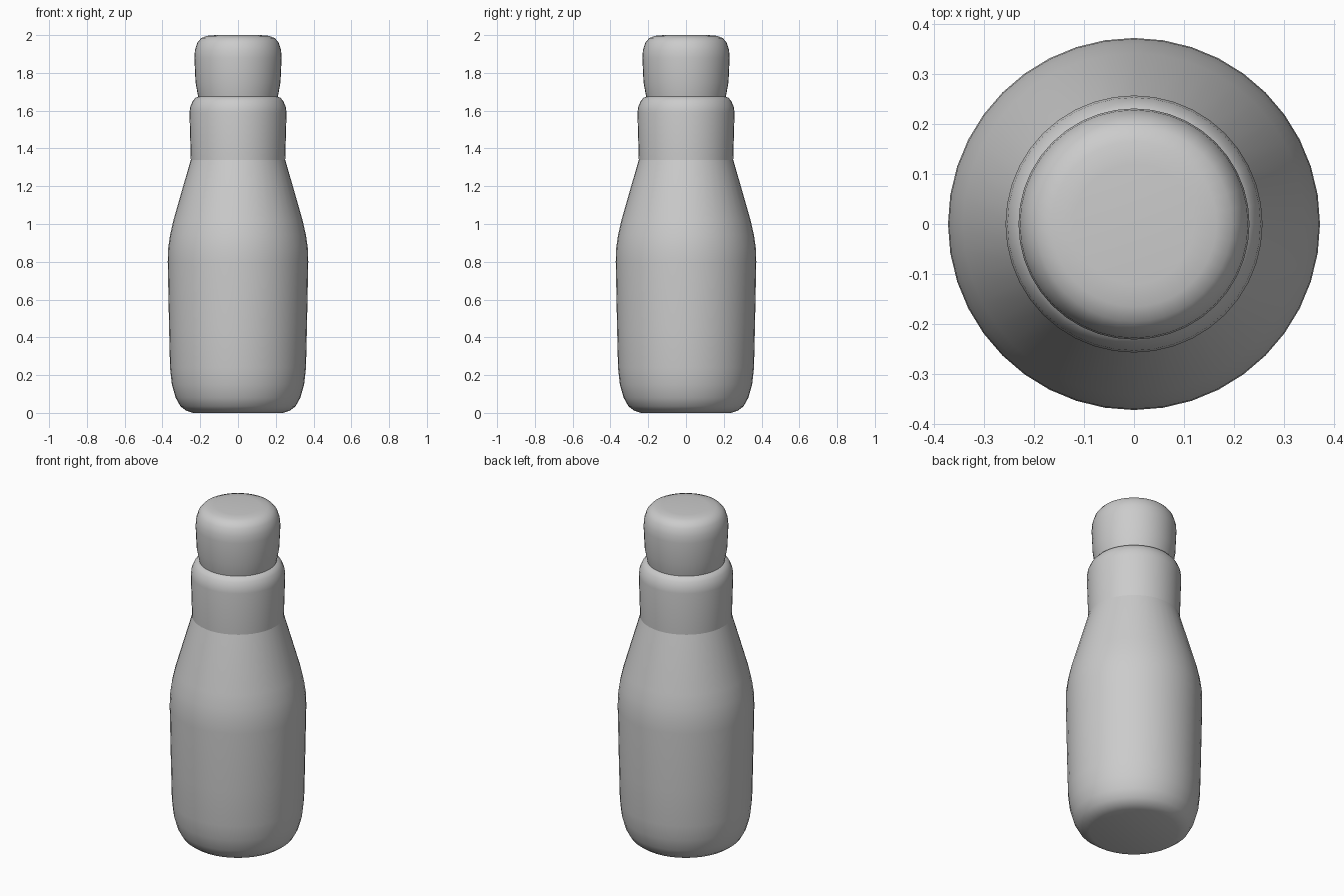
import bpy
import bmesh
from math import radians, sin, cos, tau

cube = bpy.data.objects.get("Cube")
if cube:
    bpy.data.objects.remove(cube, do_unlink=True)

SIDES = 40

grey = bpy.data.materials.new("plain grey")
grey.use_nodes = True
colour = (0.6, 0.6, 0.6, 1)
grey.diffuse_color = colour
grey.node_tree.nodes["Principled BSDF"].inputs["Base Color"].default_value = colour


def lathe(name, profile, angle=35):
    """Turn a (radius, height) profile around z and close both ends."""
    bm = bmesh.new()
    rings = []
    for r, z in profile:
        rings.append([bm.verts.new((r * cos(tau * i / SIDES), r * sin(tau * i / SIDES), z))
                      for i in range(SIDES)])
    for low, high in zip(rings, rings[1:]):
        for i in range(SIDES):
            j = (i + 1) % SIDES
            bm.faces.new((low[i], low[j], high[j], high[i]))
    bm.faces.new(rings[0][::-1])
    bm.faces.new(rings[-1])
    mesh = bpy.data.meshes.new(name)
    bm.to_mesh(mesh)
    bm.free()
    mesh.materials.append(grey)
    obj = bpy.data.objects.new(name, mesh)
    bpy.context.collection.objects.link(obj)
    bpy.ops.object.select_all(action="DESELECT")
    obj.select_set(True)
    bpy.context.view_layer.objects.active = obj
    bpy.ops.object.shade_smooth_by_angle(angle=radians(angle))
    return obj


# Rounded base, straight wall and tapering shoulder
lathe("bottle_body", [
    (0.24, 0), (0.275, 0.012), (0.305, 0.035), (0.33, 0.08), (0.35, 0.15),
    (0.36, 0.24), (0.365, 0.45), (0.372, 0.8), (0.37, 0.87), (0.36, 0.94),
    (0.342, 1.02), (0.25, 1.34)])

# Collar with a rounded upper rim
lathe("neck_collar", [
    (0.25, 1.34), (0.257, 1.59), (0.253, 1.62), (0.24, 1.65),
    (0.225, 1.668), (0.2, 1.678)])

# Stopper, narrowing at the bottom and rounded on top
lathe("bottle_cap", [
    (0.21, 1.67), (0.214, 1.69), (0.225, 1.75), (0.231, 1.88), (0.228, 1.92),
    (0.215, 1.96), (0.195, 1.984), (0.165, 1.996), (0.12, 2.0)])
